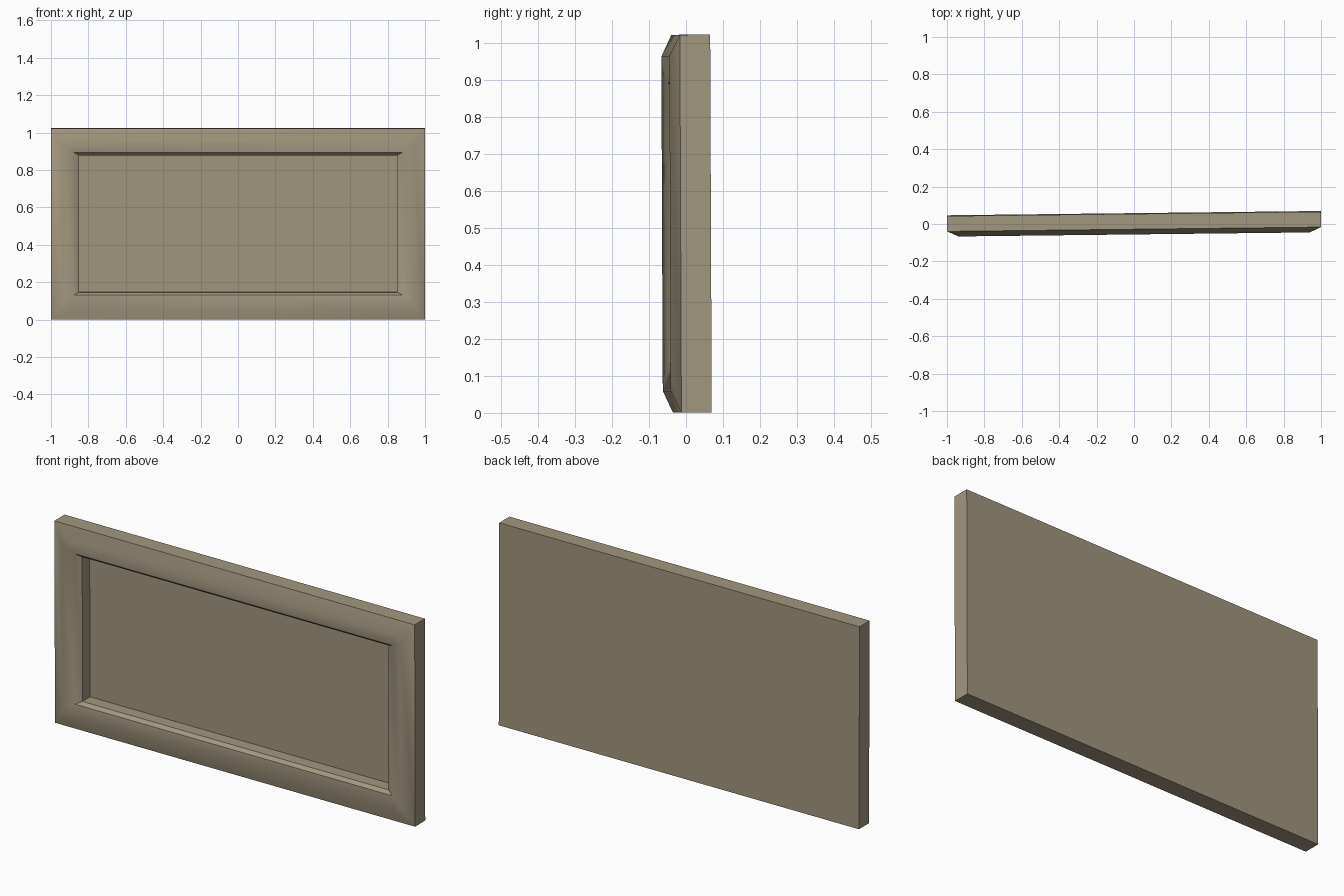
import bpy, bmesh, math
from mathutils import Matrix

cube = bpy.data.objects.get("Cube")
if cube:
    bpy.data.objects.remove(cube, do_unlink=True)

W, H = 0.9995, 0.511          # half width and half height

mat = bpy.data.materials.new("khaki_brown")
mat.use_nodes = True
colour = (0.36, 0.305, 0.21, 1)
mat.diffuse_color = colour
mat.node_tree.nodes["Principled BSDF"].inputs["Base Color"].default_value = colour

# slight yaw and lean of the hanging frame
POSE = Matrix.Translation((0, 0, H + 0.001)) @ Matrix.Rotation(0.0115, 4, 'Z') @ Matrix.Rotation(0.004, 4, 'X')


def ring(bm, inset_x, inset_z, y, cut=0.0):
    """Rectangle of eight points, with corners cut off by the given amount."""
    x, z = W - inset_x, H - inset_z
    pts = []
    for sx, sz in ((-1, -1), (1, -1), (1, 1), (-1, 1)):
        pair = [(sx * (x - cut), sz * z), (sx * x, sz * (z - cut))]
        pts += pair if sx * sz < 0 else pair[::-1]
    # order within each corner follows the direction of travel
    pts = sorted(pts, key=lambda p: math.atan2(p[1] / z, p[0] / x))
    return [bm.verts.new((px, y, pz)) for px, pz in pts]


def finish(name, bm):
    bmesh.ops.remove_doubles(bm, verts=bm.verts, dist=1e-5)
    bmesh.ops.recalc_face_normals(bm, faces=bm.faces)
    bm.transform(POSE)
    mesh = bpy.data.meshes.new(name)
    bm.to_mesh(mesh)
    bm.free()
    mesh.materials.append(mat)
    ob = bpy.data.objects.new(name, mesh)
    bpy.context.collection.objects.link(ob)
    bpy.ops.object.select_all(action='DESELECT')
    ob.select_set(True)
    bpy.context.view_layer.objects.active = ob
    bpy.ops.object.shade_smooth_by_angle(angle=math.radians(30))
    return ob


# Moulded frame: back edge, front edge, crest, lip, lip edge, foot of the recess
# (inset x, inset z, y, corner cut)
PROFILE = [
    (0.0, 0.0, 0.056, 1e-6),
    (0.0, 0.0, -0.026, 1e-6),
    (0.060, 0.058, -0.054, 0.035),
    (0.120, 0.130, -0.038, 1e-6),
    (0.150, 0.145, -0.021, 1e-6),
    (0.150, 0.145, 0.040, 1e-6),
]
bm = bmesh.new()
rings = [ring(bm, *p) for p in PROFILE]
for a, b in zip(rings, rings[1:]):
    for i in range(8):
        j = (i + 1) % 8
        bm.faces.new((a[i], a[j], b[j], b[i]))
bm.faces.new(rings[0])        # back board
bm.faces.new(rings[-1])       # recess floor
finish("frame", bm)
